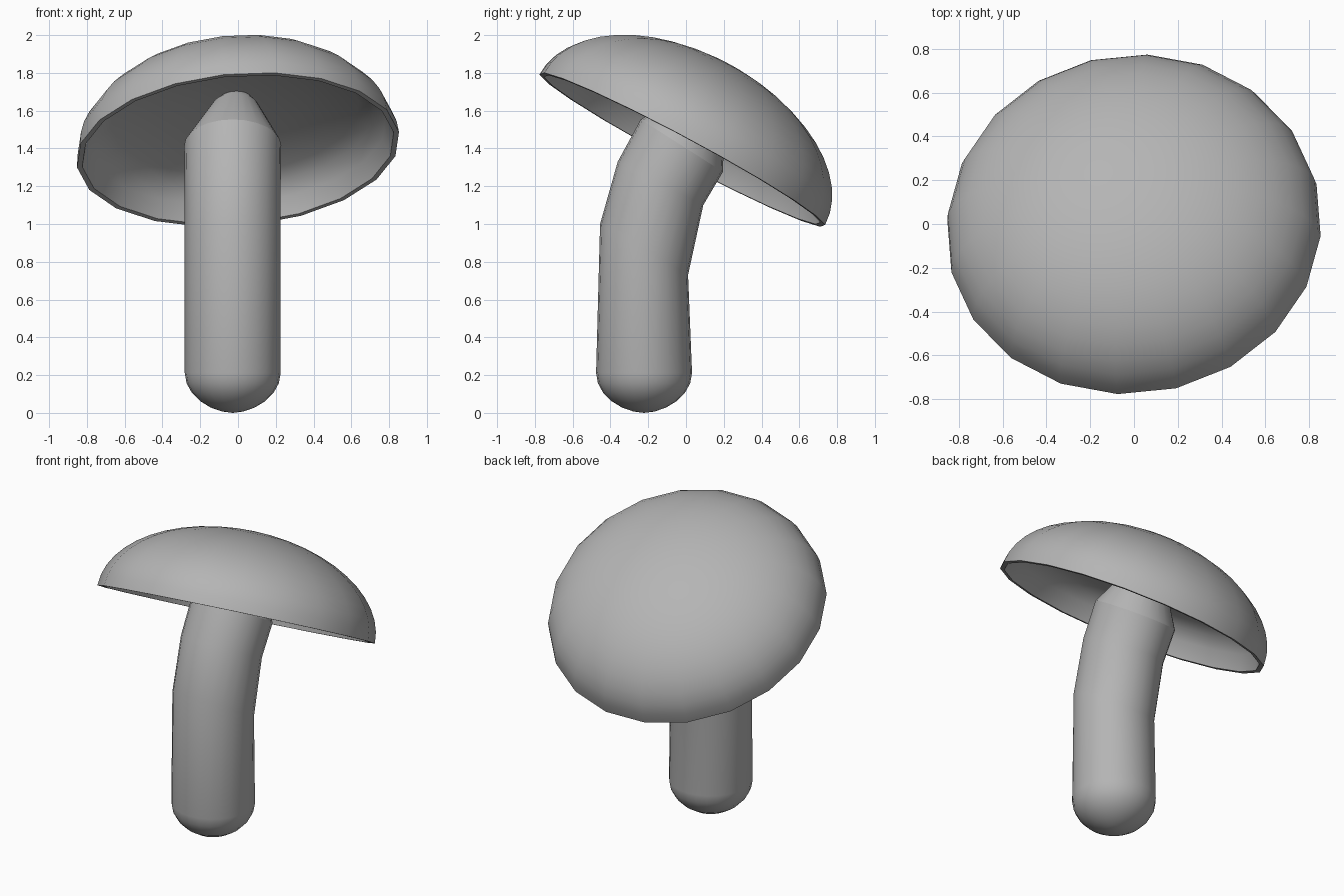
import bpy, bmesh
from math import sin, cos, pi, radians
from mathutils import Vector

if "Cube" in bpy.data.objects:
    bpy.data.objects.remove(bpy.data.objects["Cube"])

grey = bpy.data.materials.new("mid_grey")
grey.diffuse_color = (0.46, 0.46, 0.46, 1)
grey.use_nodes = True
grey.node_tree.nodes["Principled BSDF"].inputs["Base Color"].default_value = grey.diffuse_color


def loft(name, rings, start, end):
    """Skin a list of rings of points, closing each end with a fan to a pole."""
    bm = bmesh.new()
    loops = [[bm.verts.new(p) for p in ring] for ring in rings]
    n = len(loops[0])
    for a, b in zip(loops, loops[1:]):
        for i in range(n):
            j = (i + 1) % n
            bm.faces.new((a[i], a[j], b[j], b[i]))
    for loop, pole in ((loops[0], start), (loops[-1], end)):
        tip = bm.verts.new(pole)
        for i in range(n):
            bm.faces.new((loop[i], loop[(i + 1) % n], tip))
    bmesh.ops.recalc_face_normals(bm, faces=bm.faces)
    mesh = bpy.data.meshes.new(name)
    bm.to_mesh(mesh)
    bm.free()
    mesh.materials.append(grey)
    ob = bpy.data.objects.new(name, mesh)
    bpy.context.collection.objects.link(ob)
    bpy.ops.object.select_all(action='DESELECT')
    ob.select_set(True)
    bpy.context.view_layer.objects.active = ob
    bpy.ops.object.shade_smooth_by_angle(angle=radians(26))
    return ob


# Tilted cap: dome outside, flat rim, hollow underside
axis = Vector((-0.078, 0.47, 0.879)).normalized()
e1 = (Vector((1, 0, 0)) - axis * axis.x).normalized()
e2 = axis.cross(e1)
centre = Vector((0, -0.02, 1.393))
RADIUS, HEIGHT, SIDES = 0.858, 0.515, 20
dome = [(RADIUS * cos(t), HEIGHT * sin(t))
        for t in (i * pi / 24 for i in range(11, -1, -1))]
hollow = [(0.83, 0.0), (0.795, 0.1), (0.735, 0.17), (0.66, 0.21),
          (0.4, 0.27), (0.2, 0.3)]
phase = radians(-5)


def cap_ring(r, h):
    return [centre + axis * h + (e1 * cos(a) + e2 * sin(a)) * r
            for a in (phase + 2 * pi * i / SIDES for i in range(SIDES))]


loft("mushroom_cap", [cap_ring(r, h) for r, h in dome + hollow],
     centre + axis * HEIGHT, centre + axis * 0.31)


# Bent stem: rounded foot, tilted rings, tapered tip inside the cap
def stem_ring(x, y, z, rx, ry, tilt, sides=24):
    t = radians(tilt)
    return [Vector((x + rx * cos(a), y + ry * sin(a) * cos(t), z - ry * sin(a) * sin(t)))
            for a in (2 * pi * i / sides for i in range(sides))]


stem = []
for i in range(1, 7):
    t = i * pi / 12
    r = 0.254 * sin(t) ** 1.12
    stem.append(stem_ring(-0.028, -0.222, 0.212 * (1 - cos(t)), r, r, 0))
stem += [
    stem_ring(-0.028, -0.222, 0.865, 0.254, 0.269, 30),
    stem_ring(-0.028, -0.135, 1.215, 0.254, 0.254, 27),
    stem_ring(-0.028, -0.022, 1.415, 0.257, 0.258, 32.5),
    stem_ring(-0.015, 0.10, 1.63, 0.12, 0.12, 30),
    stem_ring(-0.01, 0.13, 1.67, 0.075, 0.075, 30),
]
loft("stem", stem, (-0.028, -0.222, 0), (-0.01, 0.14, 1.69))
